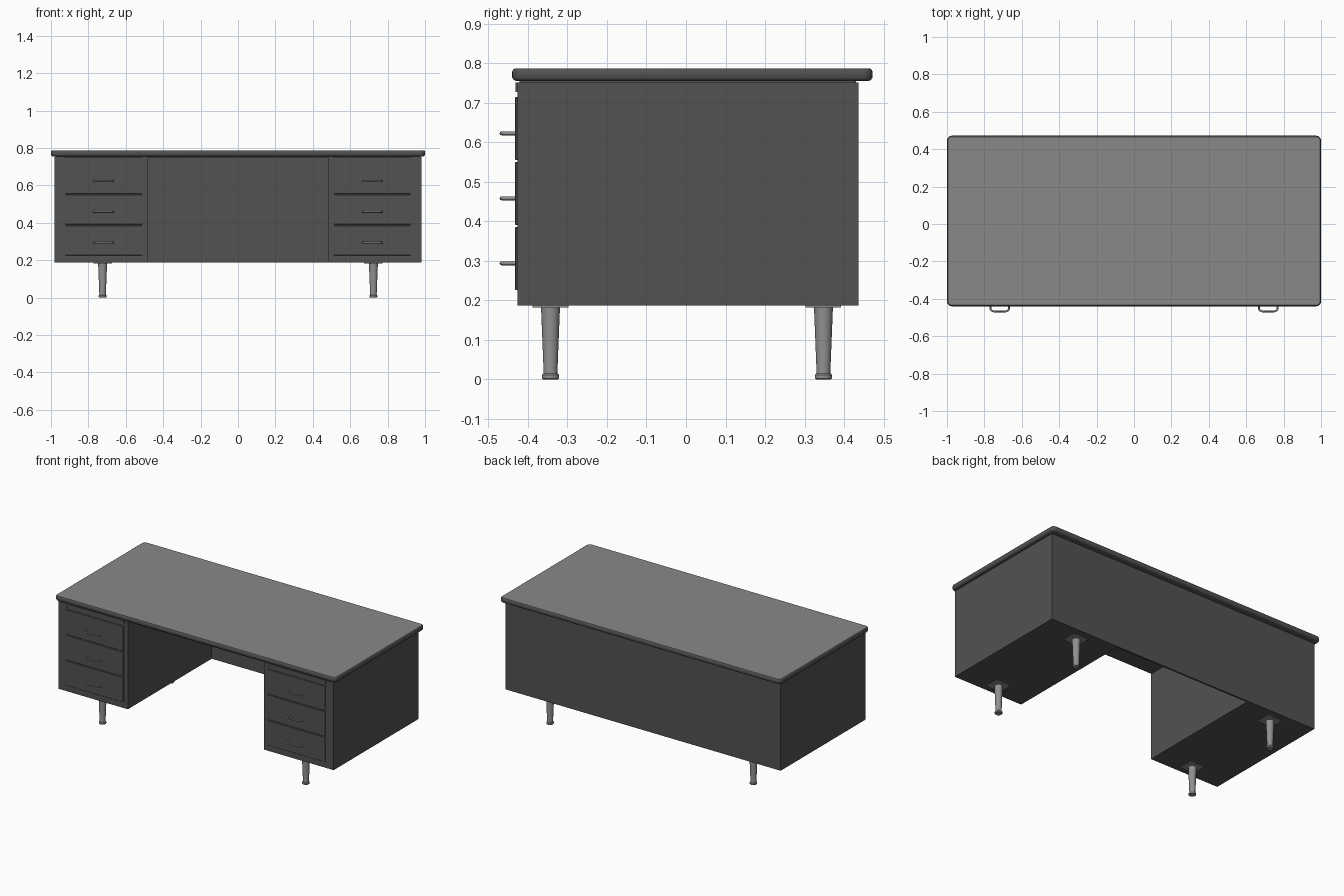
import bpy, bmesh, math
from mathutils import Vector

if "Cube" in bpy.data.objects:
    bpy.data.objects.remove(bpy.data.objects["Cube"])


def material(name, v):
    m = bpy.data.materials.new(name)
    m.diffuse_color = (v, v, v, 1)
    m.use_nodes = True
    m.node_tree.nodes["Principled BSDF"].inputs["Base Color"].default_value = m.diffuse_color
    return m


DARK = material("dark grey paint", 0.085)
TOP = material("grey desktop", 0.25)
METAL = material("grey metal", 0.28)


def finish(name, bm, mats):
    bmesh.ops.recalc_face_normals(bm, faces=bm.faces)
    me = bpy.data.meshes.new(name)
    bm.to_mesh(me)
    bm.free()
    for m in mats:
        me.materials.append(m)
    ob = bpy.data.objects.new(name, me)
    bpy.context.collection.objects.link(ob)
    return ob


def box(name, x0, x1, y0, y1, z0, z1, mat, bevel=0):
    bm = bmesh.new()
    bmesh.ops.create_cube(bm, size=1)
    for v in bm.verts:
        v.co = Vector(((x0 + x1) / 2 + v.co.x * (x1 - x0),
                       (y0 + y1) / 2 + v.co.y * (y1 - y0),
                       (z0 + z1) / 2 + v.co.z * (z1 - z0)))
    if bevel:
        bmesh.ops.bevel(bm, geom=bm.edges[:], offset=bevel, segments=1, affect='EDGES')
    return finish(name, bm, [mat])


def smooth(ob):
    bpy.ops.object.select_all(action='DESELECT')
    ob.select_set(True)
    bpy.context.view_layer.objects.active = ob
    bpy.ops.object.shade_smooth_by_angle(angle=math.radians(35))


def lathe(name, profile, x, y, mat, n=24):
    bm = bmesh.new()
    rings = [[bm.verts.new((x + r * math.cos(2 * math.pi * i / n),
                            y + r * math.sin(2 * math.pi * i / n), z))
              for i in range(n)] for r, z in profile]
    for a, b in zip(rings, rings[1:]):
        for i in range(n):
            bm.faces.new((a[i], a[(i + 1) % n], b[(i + 1) % n], b[i]))
    bm.faces.new(rings[0])
    bm.faces.new(rings[-1])
    smooth(finish(name, bm, [mat]))


# desktop: rounded rectangle stacked through an edge profile (inset, z)
def desktop():
    bm = bmesh.new()
    hx, y0, y1, rad, seg = 1.0, -0.44, 0.472, 0.026, 6
    rings = []
    for ins, z in [(0.011, 0.755), (0.004, 0.758), (0, 0.764), (0, 0.779),
                   (0.002, 0.784), (0.006, 0.787)]:
        ring = []
        for k, (cx, cy) in enumerate([(hx - rad, y1 - rad), (-hx + rad, y1 - rad),
                                      (-hx + rad, y0 + rad), (hx - rad, y0 + rad)]):
            for s in range(seg + 1):
                a = math.pi / 2 * (k + s / seg)
                ring.append(bm.verts.new((cx + (rad - ins) * math.cos(a),
                                          cy + (rad - ins) * math.sin(a), z)))
        rings.append(ring)
    n = len(rings[0])
    for a, b in zip(rings, rings[1:]):
        for i in range(n):
            bm.faces.new((a[i], a[(i + 1) % n], b[(i + 1) % n], b[i]))
    bm.faces.new(rings[0])
    bm.faces.new(rings[-1]).material_index = 1
    smooth(finish("desktop", bm, [DARK, TOP]))


desktop()

# thin recessed rail under the desktop and the back panel
box("under_top_rail", -0.975, 0.975, -0.422, 0.43, 0.748, 0.756, DARK)
box("back_panel", -0.487, 0.487, 0.425, 0.437, 0.187, 0.752, DARK)


# bow handle: rounded U path lying flat, swept with a small section
def handle(name, cx, z):
    cu = bpy.data.curves.new(name, 'CURVE')
    cu.dimensions = '3D'
    cu.bevel_depth = 0.005
    cu.bevel_resolution = 2
    cu.use_fill_caps = True
    sp = cu.splines.new('POLY')
    r, w, yo = 0.018, 0.05, -0.467
    pts = [(-w, -0.43)]
    for s in range(6):
        a = math.pi + math.pi / 2 * s / 5
        pts.append((-w + r + r * math.cos(a), yo + r + r * math.sin(a)))
    pts += [(-px, py) for px, py in reversed(pts)]
    sp.points.add(len(pts) - 1)
    for p, (px, py) in zip(sp.points, pts):
        p.co = (cx + px, py, z, 1)
    cu.materials.append(METAL)
    ob = bpy.data.objects.new(name, cu)
    bpy.context.collection.objects.link(ob)


for side, label in ((-1, "left"), (1, "right")):
    def sbox(name, xa, xb, *rest, **kw):
        a, b = sorted((side * xa, side * xb))
        box(label + "_" + name, a, b, *rest, **kw)

    # pedestal cabinet
    sbox("pedestal", 0.485, 0.98, -0.427, 0.437, 0.187, 0.752, DARK)
    # pull-out shelf front with end tabs
    sbox("slide_front", 0.51, 0.925, -0.432, -0.42, 0.738, 0.752, DARK)
    for i, x in enumerate((0.51, 0.917)):
        sbox("slide_tab_%d" % i, x, x + 0.008, -0.432, -0.42, 0.728, 0.74, DARK)
    # drawers with handles
    for i in range(3):
        z0 = 0.226 + i * 0.1645
        sbox("drawer_%d" % i, 0.512, 0.923, -0.433, -0.42, z0, z0 + 0.16, DARK, bevel=0.002)
        handle("%s_handle_%d" % (label, i), side * 0.718, 0.294 + i * 0.1645)
    # legs and mounting plates
    for y, row in ((-0.343, "front"), (0.348, "back")):
        sbox(row + "_leg_plate", 0.675, 0.773, y - 0.045, y + 0.045, 0.182, 0.188, METAL)
        lathe("%s_%s_leg" % (label, row),
              [(0.018, 0), (0.022, 0.003), (0.022, 0.011), (0.018, 0.015),
               (0.0175, 0.02), (0.024, 0.184)], side * 0.724, y, METAL)
